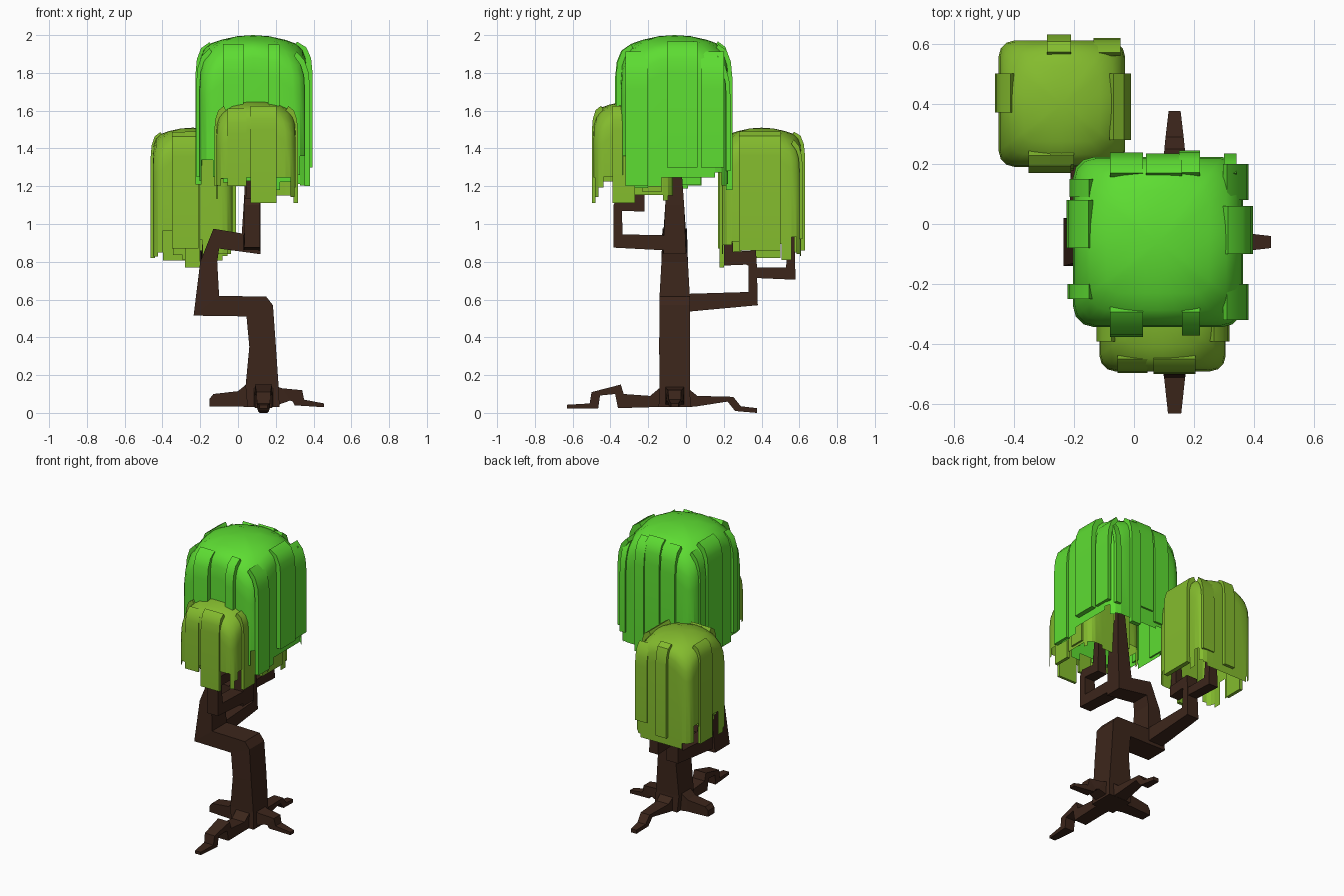
import bpy, bmesh, math, random
from mathutils import Vector

if "Cube" in bpy.data.objects:
    bpy.data.objects.remove(bpy.data.objects["Cube"])

random.seed(4)


def material(name, rgb):
    m = bpy.data.materials.new(name)
    m.diffuse_color = (*rgb, 1)
    m.use_nodes = True
    m.node_tree.nodes["Principled BSDF"].inputs["Base Color"].default_value = m.diffuse_color
    return m


BARK = material("bark", (0.045, 0.019, 0.011))
GREEN = material("bright_leaves", (0.11, 0.72, 0.032))
OLIVE = material("olive_leaves", (0.23, 0.50, 0.027))


def finish(name, bm, mat, smooth=False):
    bmesh.ops.recalc_face_normals(bm, faces=bm.faces)
    me = bpy.data.meshes.new(name)
    bm.to_mesh(me)
    bm.free()
    ob = bpy.data.objects.new(name, me)
    bpy.context.collection.objects.link(ob)
    me.materials.append(mat)
    if smooth:
        bpy.ops.object.select_all(action='DESELECT')
        ob.select_set(True)
        bpy.context.view_layer.objects.active = ob
        bpy.ops.object.shade_smooth_by_angle(angle=math.radians(35))
    return ob


def loft(bm, origin, d, sections):
    """Four-sided loft; section = ((dist, z), (dist, z), half width) in the plane of direction d."""
    rings = []
    for a, b, w in sections:
        ring = []
        for (r, z), s in ((a, -w), (a, w), (b, w), (b, -w)):
            ring.append(bm.verts.new((origin[0] + d[0] * r - d[1] * s,
                                      origin[1] + d[1] * r + d[0] * s, z)))
        rings.append(ring)
    for p, q in zip(rings, rings[1:]):
        for i in range(4):
            j = (i + 1) % 4
            bm.faces.new((p[i], p[j], q[j], q[i]))
    bm.faces.new(rings[0])
    bm.faces.new(rings[-1])


def limb(name, origin, d, sections):
    bm = bmesh.new()
    loft(bm, origin, d, sections)
    return finish(name, bm, BARK)


# Zig-zag trunk
limb("trunk", (0, -0.06), (1, 0), [
    ((.05, .03), (.22, .03), .085), ((.04, .14), (.215, .14), .08),
    ((.06, .35), (.20, .36), .082), ((.045, .51), (.185, .57), .08),
    ((.04, .511), (.15, .615), .08), ((-.235, .515), (-.10, .62), .08),
    ((-.20, .80), (-.11, .80), .07), ((-.13, .975), (-.10, .87), .065),
    ((.02, .95), (.12, .84), .06), ((.03, 1.10), (.12, 1.10), .05),
    ((.05, 1.45), (.10, 1.45), .025)])

# Back branch and its two forks
BX = (-.16, 0)
limb("back_branch", BX, (0, 1), [
    ((0, .535), (0, .63), .055), ((.38, .57), (.33, .64), .045),
    ((.375, .78), (.33, .78), .04), ((.37, .86), (.32, .785), .04),
    ((.20, .85), (.20, .78), .035), ((.20, .85), (.25, .85), .03),
    ((.21, 1.05), (.24, 1.05), .02)])
limb("back_branch_fork", BX, (0, 1), [
    ((.35, .77), (.35, .715), .035), ((.53, .77), (.58, .705), .035),
    ((.535, .88), (.575, .88), .03), ((.54, 1.05), (.57, 1.05), .02)])

# Front branch
limb("front_branch", (.075, 0), (0, -1), [
    ((.10, .86), (.10, .94), .045), ((.385, .875), (.335, .945), .042),
    ((.385, 1.10), (.34, 1.07), .04), ((.365, 1.135), (.33, 1.07), .04),
    ((.27, 1.13), (.22, 1.065), .035), ((.27, 1.2), (.22, 1.2), .03),
    ((.26, 1.4), (.23, 1.4), .02)])

# Four roots
RC = (.135, -.06)
limb("front_root", RC, (0, -1), [
    ((.07, .14), (.07, .03), .05), ((.13, .09), (.13, .03), .048),
    ((.27, .10), (.30, .025), .045), ((.285, .15), (.315, .10), .045),
    ((.44, .11), (.395, .092), .037), ((.45, .05), (.405, .022), .035),
    ((.57, .043), (.57, .024), .022)])
limb("back_root", RC, (0, 1), [
    ((.07, .13), (.07, .03), .05), ((.12, .09), (.12, .035), .045),
    ((.31, .085), (.28, .06), .034), ((.35, .035), (.32, .01), .03),
    ((.435, .025), (.435, 0), .02)])
limb("right_root", RC, (1, 0), [
    ((.07, .14), (.07, .04), .05), ((.10, .13), (.14, .065), .045),
    ((.205, .12), (.155, .06), .035), ((.215, .07), (.165, .04), .032),
    ((.32, .05), (.32, .03), .02)])
limb("left_root", RC, (-1, 0), [
    ((.08, .16), (.08, .03), .05), ((.135, .115), (.13, .035), .045),
    ((.265, .10), (.24, .035), .038), ((.285, .075), (.285, .035), .034)])

DIRS = [(1, 0), (0, 1), (-1, 0), (0, -1)]
# Dome profile: share of the half width, drop below the top
DOME = [(.3, .006), (.6, .025), (.8, .045), (.92, .075), (.98, .12), (1, .2)]


def corner_drop(u, v):
    return 0.17 * (u * v) ** 2


def outline():
    """Unit rounded square, as points going round anticlockwise."""
    pts = []
    for dx, dy in DIRS:
        side = [(1, t / 4) for t in range(-3, 4)]
        side += [(.75 + .25 * math.cos(a), .75 + .25 * math.sin(a))
                 for a in (math.pi / 6, math.pi / 3)]
        pts += [(dx * r - dy * s, dy * r + dx * s) for r, s in side]
    return pts


def foliage(name, c, half, top, lo, hi, mat, strips):
    # Hollow dome with a ragged hanging hem
    k = half / .285
    bm = bmesh.new()
    pts = outline()
    n = len(pts)
    rings = []
    for s, drop in DOME:
        rings.append([bm.verts.new((c[0] + u * s * half, c[1] + v * s * half,
                                    top - drop * k - k * corner_drop(u * s, v * s)))
                      for u, v in pts])
    apex = bm.verts.new((c[0], c[1], top))
    z = hi
    for i in range(n):
        j = (i + 1) % n
        bm.faces.new((apex, rings[0][i], rings[0][j]))
        for p, q in zip(rings, rings[1:]):
            bm.faces.new((p[i], q[i], q[j], p[j]))
        if random.random() < .65:
            z = random.uniform(lo, hi)
        a, b = rings[-1][i], rings[-1][j]
        bm.faces.new((a, bm.verts.new((a.co.x, a.co.y, z)),
                      bm.verts.new((b.co.x, b.co.y, z)), b))
    finish(name, bm, mat, True)

    # Raised strips draped over the rim
    bm = bmesh.new()
    for side, lat, w, bottom, out in strips:
        d = DIRS[side]
        origin = (c[0] - d[1] * lat, c[1] + d[0] * lat)
        secs = []
        for s, drop in DOME[2:]:
            zz = top - drop * k - k * corner_drop(s, lat / half)
            lift = .012 if s < .95 else 0
            secs.append(((s * half - .01, zz - .012),
                         (s * half + out * (s - .75) * 4, zz + lift), w))
        secs.append(((half - .01, bottom), (half + out, bottom), w))
        loft(bm, origin, d, secs)
    finish(name + "_strips", bm, mat, True)


# Large bright crown
foliage("crown", (.08, -.06), .283, 2.0, 1.17, 1.36, GREEN, [
    (0, .20, .06, 1.30, .018), (0, .04, .08, 1.30, .032), (0, -.20, .06, 1.20, .018),
    (1, .105, .055, 1.25, .014), (1, -.02, .06, 1.32, .012),
    (1, -.105, .035, 1.18, .022), (1, -.24, .02, 1.28, .012),
    (2, -.06, .08, 1.21, .022), (2, .165, .025, 1.25, .018), (2, -.18, .03, 1.3, .012),
    (3, -.105, .055, 1.22, .032), (3, .11, .03, 1.28, .028)])

# Back olive clump
foliage("back_clump", (-.24, .40), .21, 1.51, .80, .97, OLIVE, [
    (0, -.01, .11, .86, .02), (1, .01, .04, .86, .02), (1, -.15, .045, .92, .008),
    (2, -.035, .065, .82, .012), (3, -.04, .07, .87, .02), (3, .0, .04, .77, .012)])

# Front olive clump
foliage("front_clump", (.095, -.28), .21, 1.65, 1.12, 1.25, OLIVE, [
    (0, -.05, .06, 1.11, .012), (0, .10, .05, 1.17, .012), (1, .05, .06, 1.2, .01),
    (2, .05, .06, 1.2, .01), (3, .04, .07, 1.11, .008), (3, -.10, .05, 1.2, .006)])
